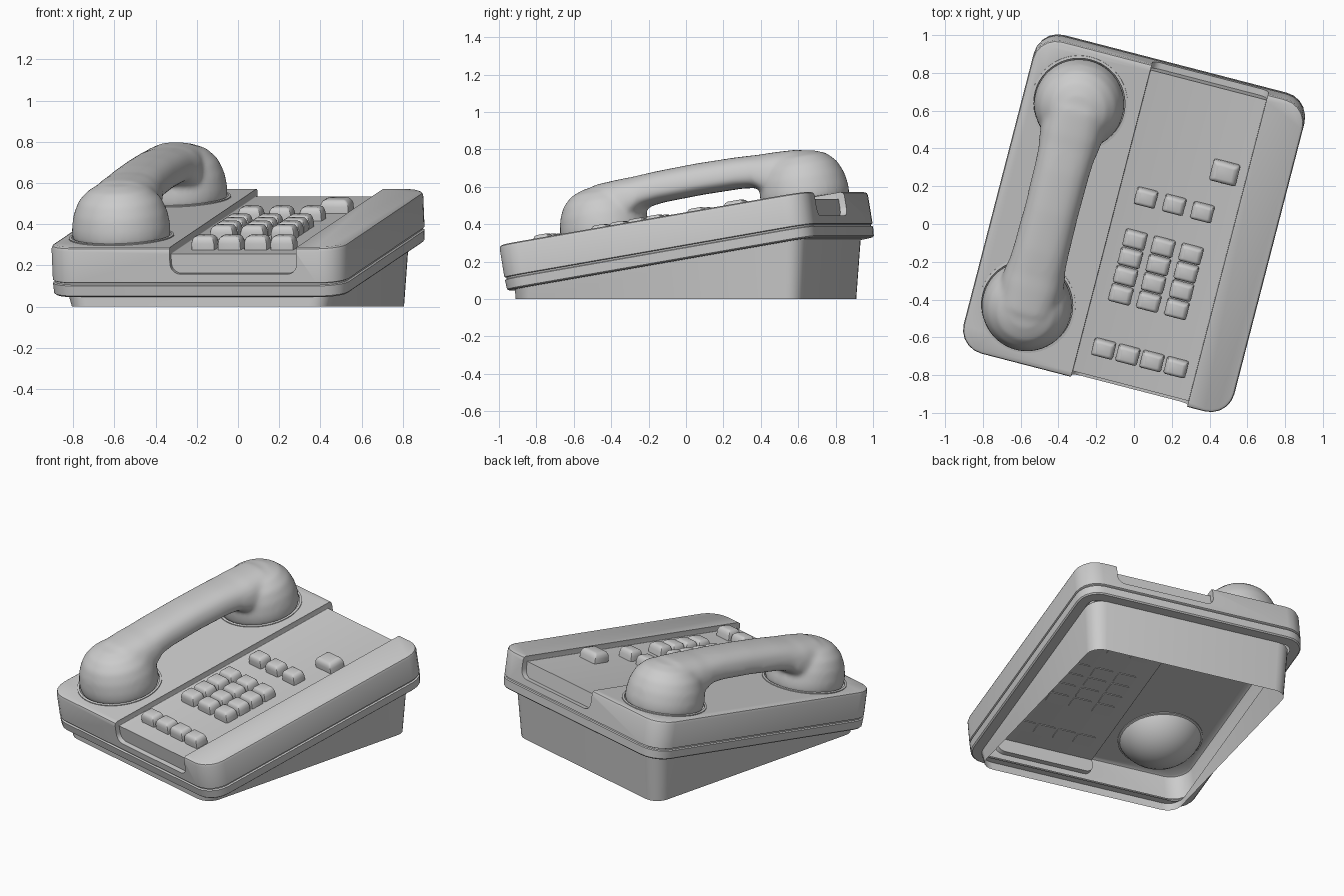
import bpy, bmesh
from math import radians, pi, cos, sin, sqrt
from mathutils import Matrix, Vector

if "Cube" in bpy.data.objects:
    bpy.data.objects.remove(bpy.data.objects["Cube"])

YAW = Matrix.Rotation(radians(-14.5), 4, 'Z')
TILT = Matrix.Translation((0, -0.015, 0.43)) @ Matrix.Rotation(radians(9.6), 4, 'X')
DECK = YAW @ TILT          # frame of the sloping top: w = 0 is the top surface
S, C = sin(radians(9.6)), cos(radians(9.6))


def rounded_rect(a, b, r, n=5):
    pts = []
    for k, (sx, sy) in enumerate(((1, 1), (-1, 1), (-1, -1), (1, -1))):
        for i in range(n + 1):
            ang = pi / 2 * (k + i / n)
            pts.append((sx * (a - r) + r * cos(ang), sy * (b - r) + r * sin(ang)))
    return pts


def loft_into(bm, loops, caps=(True, True)):
    rings = [[bm.verts.new(p) for p in loop] for loop in loops]
    n = len(rings[0])
    for r0, r1 in zip(rings, rings[1:]):
        for i in range(n):
            j = (i + 1) % n
            bm.faces.new((r0[i], r0[j], r1[j], r1[i]))
    if caps[0]:
        bm.faces.new(rings[0][::-1])
    if caps[1]:
        bm.faces.new(rings[-1])


def finish(bm, name, matrix, angle=35):
    bmesh.ops.recalc_face_normals(bm, faces=bm.faces)
    mesh = bpy.data.meshes.new(name)
    bm.to_mesh(mesh)
    bm.free()
    ob = bpy.data.objects.new(name, mesh)
    bpy.context.collection.objects.link(ob)
    ob.matrix_world = matrix
    activate(ob)
    bpy.ops.object.shade_smooth_by_angle(angle=radians(angle))
    return ob


def activate(ob):
    bpy.ops.object.select_all(action='DESELECT')
    ob.select_set(True)
    bpy.context.view_layer.objects.active = ob
    bpy.context.view_layer.update()


def loft(name, loops, matrix, caps=(True, True)):
    bm = bmesh.new()
    loft_into(bm, loops, caps)
    return finish(bm, name, matrix)


def cut(target, cutter):
    mod = target.modifiers.new("cut", 'BOOLEAN')
    mod.operation, mod.solver, mod.object = 'DIFFERENCE', 'EXACT', cutter
    activate(target)
    bpy.ops.object.modifier_apply(modifier=mod.name)
    bpy.data.objects.remove(cutter)


def slot(t0, t1, depth, radius):
    # channel cutter running front to back, with rounded lower corners
    prof = rounded_rect(0.3175, depth, radius)
    return loft("slot_cutter", [[(u + 0.1975, t, w) for u, w in prof] for t in (t0, t1)], DECK)


# sloping shell: (inset, w) steps from top edge, over the groove, to the flange
A, B = 0.74, 0.867
steps = [(0.018, 0), (0.005, -0.006), (0, -0.02), (0, -0.172), (0.01, -0.176),
         (0.01, -0.184), (0, -0.188), (0.004, -0.238), (0.012, -0.245), (0.072, -0.245)]
shell = loft("shell", [[(x, y, w) for x, y in rounded_rect(A - d, B - d, 0.13 - d)]
                       for d, w in steps], DECK)

# dial channel plus the front and back scoops
cut(shell, slot(-1.1, 1.1, 0.035, 0.004))
cut(shell, slot(-1.1, -B + 0.03, 0.13, 0.05))
cut(shell, slot(B - 0.035, 1.1, 0.13, 0.05))

# bowls that hold the handset ends
ENDS = (-0.55, 0.57)
for t in ENDS:
    bm = bmesh.new()
    bmesh.ops.create_uvsphere(bm, u_segments=40, v_segments=24, radius=0.275)
    bmesh.ops.translate(bm, verts=bm.verts, vec=(-0.44, t, 0.115))
    cut(shell, finish(bm, "bowl_cutter", DECK))

# the underside is open
bm = bmesh.new()
bm.from_mesh(shell.data)
bm.normal_update()
bmesh.ops.delete(bm, geom=[f for f in bm.faces if f.normal.z < -0.95 and f.calc_area() > 0.6],
                 context='FACES')
bm.to_mesh(shell.data)
bm.free()
activate(shell)
bpy.ops.object.shade_smooth_by_angle(angle=radians(35))

# wedge base, open below, cut off at the shell's sloping underside
def deck_z(v, w):
    return 0.43 + (v + 0.015 + w * S) / C * S + w * C

top = [(x, y + 0.01, deck_z(y + 0.01, -0.244)) for x, y in rounded_rect(0.668, 0.805, 0.1)]
foot = [(x, y, 0) for x, y in rounded_rect(0.648, 0.793, 0.09)]
loft("base", [foot, top], YAW, caps=(False, False))

# thin collars around the bowls
for k, t in enumerate(ENDS):
    rings = []
    for i in range(48):
        a = 2 * pi * i / 48
        rings.append([(-0.44 + (0.25 + p) * cos(a), t + (0.25 + p) * sin(a), w)
                      for p, w in ((-0.008, -0.01), (0.006, -0.006), (0.006, 0.005), (-0.008, 0.007))])
    loft(("front", "back")[k] + "_cradle_collar", rings + [rings[0]], DECK, caps=(False, False))

# handset: two turned cups joined by a lofted grip, fused and smoothed
bm = bmesh.new()
cup = [(0.2, -0.03), (0.222, -0.022), (0.238, 0.0), (0.24, 0.05), (0.228, 0.12),
       (0.2, 0.185), (0.15, 0.235), (0.08, 0.262), (0.02, 0.268)]
for t in ENDS:
    loft_into(bm, [[(-0.44 + r * cos(2 * pi * i / 40), t + r * sin(2 * pi * i / 40), w)
                    for i in range(40)] for r, w in cup])
# grip stations from an end to the middle: position, height, half width, half height
half = [(0.64, 0.17, 0.11, 0.08), (0.56, 0.18, 0.155, 0.098), (0.42, 0.175, 0.165, 0.11),
        (0.36, 0.18, 0.16, 0.105), (0.31, 0.2, 0.15, 0.088), (0.22, 0.208, 0.145, 0.085),
        (0, 0.212, 0.142, 0.085)]
stations = [(-t, w, hw, hh) for t, w, hw, hh in half] + half[-2::-1]


def oval(q, p=0.75):
    c, s = cos(q), sin(q)
    return (abs(c) ** p * (1 if c > 0 else -1), abs(s) ** p * (1 if s > 0 else -1))


loops = []
for t, w, hw, hh in stations:
    sec = [oval(2 * pi * i / 32) for i in range(32)]
    loops.append([(-0.44 + hw * x * (1 - 0.12 * z), t + 0.01, w + hh * z) for x, z in sec])
loft_into(bm, loops)
handset = finish(bm, "handset", DECK)
rem = handset.modifiers.new("fuse", 'REMESH')
rem.mode, rem.voxel_size, rem.use_smooth_shade = 'VOXEL', 0.013, True
smo = handset.modifiers.new("soften", 'SMOOTH')
smo.factor, smo.iterations = 0.5, 14

# buttons: tapered caps with soft edges
def button(name, u, v, w, d):
    t = (v + 0.015) / C
    rows = [(1, -0.04), (1, -0.005), (0.93, 0.012), (0.8, 0.024), (0.6, 0.029)]
    loft(name, [[(u + x, t + y, z) for x, y in rounded_rect(w / 2 * k, d / 2 * k, 0.012 * k, 2)]
                for k, z in rows], DECK)


for r in range(4):
    for c in range(3):
        button(f"dial_key_{r}_{c}", 0.026 + 0.153 * c, -0.382 + 0.1 * r, 0.12, 0.092)
for c in range(3):
    button(f"function_key_{c}", 0.027 + 0.154 * c, 0.148, 0.115, 0.092)
for c in range(4):
    button(f"front_key_{c}", 0.01 + 0.132 * c, -0.682, 0.118, 0.092)
button("large_key", 0.397, 0.381, 0.145, 0.115)
